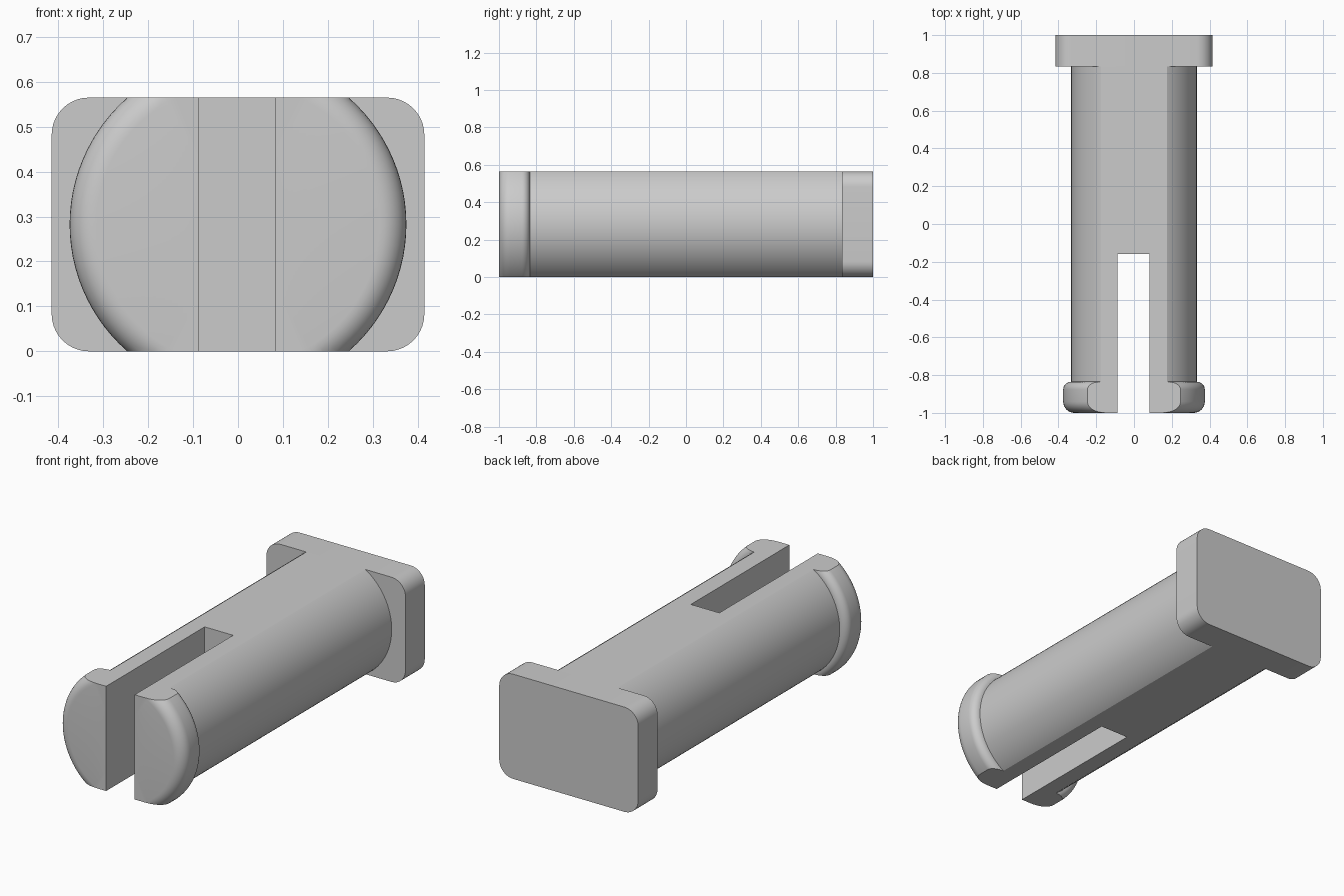
import bpy, bmesh, math
from mathutils import Matrix

if "Cube" in bpy.data.objects:
    bpy.data.objects.remove(bpy.data.objects["Cube"], do_unlink=True)

HEIGHT = 0.565
MID = HEIGHT / 2
SHAFT_R, HEAD_R = 0.333, 0.375
FLANGE_Y = 0.835

grey = bpy.data.materials.new("plain grey")
grey.use_nodes = True
colour = (0.6, 0.6, 0.6, 1)
grey.diffuse_color = colour
grey.node_tree.nodes["Principled BSDF"].inputs["Base Color"].default_value = colour


def make_object(name, bm):
    bmesh.ops.recalc_face_normals(bm, faces=bm.faces)
    mesh = bpy.data.meshes.new(name)
    bm.to_mesh(mesh)
    bm.free()
    mesh.materials.append(grey)
    obj = bpy.data.objects.new(name, mesh)
    bpy.context.collection.objects.link(obj)
    return obj


def box(name, low, high):
    bm = bmesh.new()
    size = [b - a for a, b in zip(low, high)]
    centre = [(a + b) / 2 for a, b in zip(low, high)]
    bmesh.ops.create_cube(bm, size=1, matrix=Matrix.Translation(centre) @ Matrix.Diagonal((*size, 1)))
    return make_object(name, bm)


def arc(r, y, radius, start, end, steps=8):
    angles = [math.radians(start + (end - start) * i / steps) for i in range(steps + 1)]
    return [(r + radius * math.cos(a), y + radius * math.sin(a)) for a in angles]


def combine(target, tool, operation):
    mod = target.modifiers.new(operation.title(), "BOOLEAN")
    mod.operation, mod.solver, mod.object = operation, "EXACT", tool
    bpy.context.view_layer.objects.active = target
    bpy.ops.object.modifier_apply(modifier=mod.name)
    bpy.data.objects.remove(tool, do_unlink=True)


# Shaft and rounded head, turned around the long axis
profile = [(0, -1)]
profile += arc(HEAD_R - 0.06, -0.94, 0.06, -90, 0)
profile += arc(SHAFT_R, -FLANGE_Y - 0.042, 0.042, 0, 90)
profile += [(SHAFT_R, FLANGE_Y), (0, FLANGE_Y)]
bm = bmesh.new()
points = [bm.verts.new((r, y, MID)) for r, y in profile]
edges = [bm.edges.new(pair) for pair in zip(points, points[1:])]
bmesh.ops.spin(bm, geom=points + edges, cent=(0, 0, MID), axis=(0, 1, 0),
               angle=math.tau, steps=96)
bmesh.ops.remove_doubles(bm, verts=bm.verts, dist=1e-5)
pin = make_object("split_pin", bm)

# Flat top and bottom, then the slot between the two prongs
combine(pin, box("flat_cutter", (-1, -2, 0), (1, 2, HEIGHT)), "INTERSECT")
combine(pin, box("slot_cutter", (-0.087, -1.5, -1), (0.083, -0.16, 1)), "DIFFERENCE")

# Flange plate with rounded corners
flange = box("flange", (-0.415, FLANGE_Y, 0), (0.415, 1, HEIGHT))
bm = bmesh.new()
bm.from_mesh(flange.data)
corners = [e for e in bm.edges if abs(e.verts[0].co.y - e.verts[1].co.y) > 0.1]
bmesh.ops.bevel(bm, geom=corners, offset=0.083, segments=10, profile=0.5, affect="EDGES")
bm.to_mesh(flange.data)
bm.free()
combine(pin, flange, "UNION")

bpy.ops.object.select_all(action="DESELECT")
pin.select_set(True)
bpy.context.view_layer.objects.active = pin
bpy.ops.object.shade_smooth_by_angle(angle=math.radians(25))
